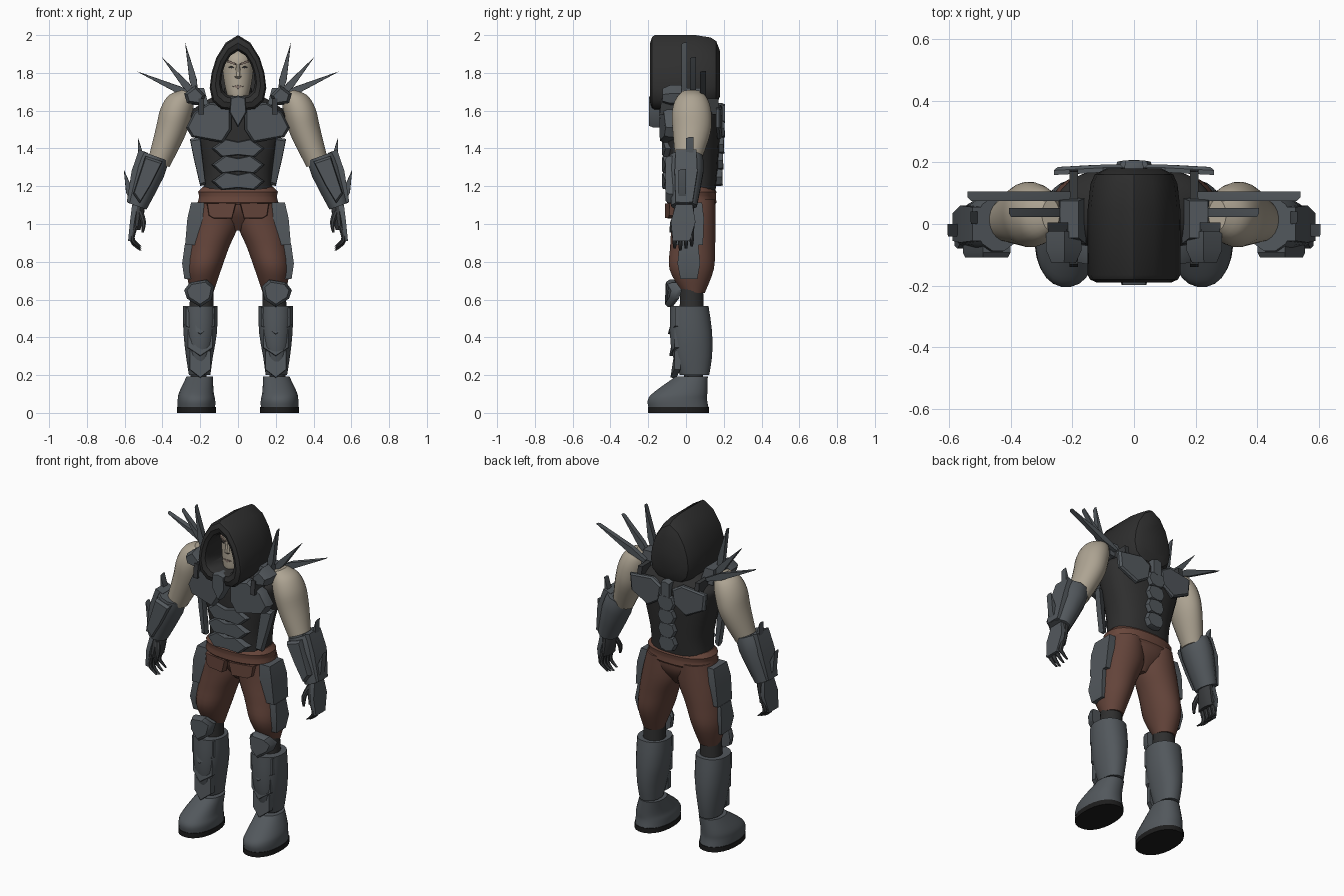
import bpy, bmesh, math
from mathutils import Vector

cube = bpy.data.objects.get("Cube")
if cube:
    bpy.data.objects.remove(cube)


def material(name, red, green, blue):
    mat = bpy.data.materials.new(name)
    mat.use_nodes = True
    mat.diffuse_color = (red, green, blue, 1)
    node = next(n for n in mat.node_tree.nodes if n.type == "BSDF_PRINCIPLED")
    node.inputs["Base Color"].default_value = (red, green, blue, 1)
    node.inputs["Roughness"].default_value = .8
    return mat


armor = material("armor grey", .085, .097, .108)
cloth = material("black cloth", .028, .028, .028)
brown = material("brown trousers", .125, .057, .042)
belt_brown = material("belt brown", .14, .062, .044)
skin = material("skin", .42, .37, .29)
sole_black = material("sole black", .012, .012, .012)
glove = material("dark glove", .04, .043, .046)
lip = material("lip", .24, .18, .15)


def finish(name, mat, bm, mirror):
    """Turn a bmesh into an object, mirrored across x when asked."""
    bmesh.ops.recalc_face_normals(bm, faces=bm.faces)
    mesh = bpy.data.meshes.new(name)
    bm.to_mesh(mesh)
    bm.free()
    mesh.materials.append(mat)
    part = bpy.data.objects.new(name, mesh)
    bpy.context.collection.objects.link(part)
    if mirror:
        part.modifiers.new("mirror", "MIRROR").use_mirror_merge = False
    bpy.ops.object.select_all(action="DESELECT")
    part.select_set(True)
    bpy.context.view_layer.objects.active = part
    bpy.ops.object.shade_smooth_by_angle(angle=math.radians(35))


def skin_rings(bm, rings):
    """Join equal point rings with quads and close both ends."""
    loops = [[bm.verts.new(point) for point in ring] for ring in rings]
    for lower, upper in zip(loops, loops[1:]):
        for i in range(len(lower)):
            j = (i + 1) % len(lower)
            bm.faces.new((lower[i], lower[j], upper[j], upper[i]))
    bm.faces.new(loops[0])
    bm.faces.new(loops[-1])


def spline(rows, steps):
    """Smooth curve through the rows, whatever their length."""
    rows = [Vector(row) for row in rows]
    out = []
    for i, (start, end) in enumerate(zip(rows, rows[1:])):
        before, after = rows[max(i - 1, 0)], rows[min(i + 2, len(rows) - 1)]
        leave, arrive = (end - before) / 2, (after - start) / 2
        for k in range(steps):
            t = k / steps
            ease = t * t * (3 - t - t)
            out.append(start.lerp(end, ease) + leave * (t * (1 - t) ** 2)
                       - arrive * (t * t * (1 - t)))
    return out + [rows[-1]]


def loft(name, mat, rows, sides=24, power=1, tilt=0, steps=4, mirror=True):
    """Stack of rings (x, y, z, half width, half depth); tilt leans the rings outward."""
    lean = math.radians(tilt)
    rings = []
    for x, y, z, width, depth in spline(rows, steps):
        ring = []
        for i in range(sides):
            angle = math.tau * (i + .5) / sides
            u, v = [math.copysign(abs(f) ** power, f) for f in (math.cos(angle), math.sin(angle))]
            ring.append((x + u * width * math.cos(lean), y + v * depth,
                         z + u * width * math.sin(lean)))
        rings.append(ring)
    bm = bmesh.new()
    skin_rings(bm, rings)
    finish(name, mat, bm, mirror)


def block(name, mat, rows, tilt=0):
    loft(name, mat, rows, sides=4, power=0, tilt=tilt, steps=1)


def plate(name, mat, outline, depth, thick=.04, bend=0, middle=0, side=-1, inset=.9, mirror=True):
    """Bevelled plate from an x-z outline, facing the front (side -1) or back (1)."""
    centre = sum((Vector(point) for point in outline), Vector((0, 0))) / len(outline)

    def ring(scale, sink):
        points = [centre.lerp(Vector(point), scale) for point in outline]
        return [(x, side * (depth - bend * (x - middle) ** 2 - sink), z) for x, z in points]
    bm = bmesh.new()
    skin_rings(bm, [ring(1, thick), ring(1, thick * .4), ring(inset, 0)])
    finish(name, mat, bm, mirror)


def centred(half, lift=0):
    """Full outline from a right half whose ends lie on the centre line."""
    return [(x, z + lift) for x, z in half] + [(-x, z + lift) for x, z in half[-2:0:-1]]


def blade(name, base, tip, y, width=.02, thick=.03):
    """Flat spike, widest a third of the way along."""
    base, tip = Vector(base), Vector(tip)
    side = (tip - base).orthogonal().normalized() * width
    wide = base.lerp(tip, .3)
    outline = [base + side / 2, wide + side, tip, wide - side, base - side / 2]
    plate(name, armor, outline, thick / 2 - y, thick, inset=.95)


# Hood: pointed arch swept from the inner cavity, round the rim, to the back
arch = centred([(0, 2), (.065, 1.96), (.115, 1.88), (.14, 1.8), (.15, 1.72),
                (.135, 1.65), (.09, 1.61), (0, 1.6)])
sections = [(.02, .6), (-.16, .6), (-.18, .66), (-.19, .8), (-.18, .95), (-.165, 1),
            (.05, 1), (.13, .94), (.16, .85), (.18, .6)]
bm = bmesh.new()
skin_rings(bm, [[(x * s, y, 1.79 + (z - 1.79) * s) for x, z in arch] for y, s in sections])
finish("hood", cloth, bm, False)

# Head and face
loft("head", skin, [(0, -.05, 1.67, .04, .05), (0, -.04, 1.69, .06, .065),
                    (0, -.02, 1.8, .08, .085), (0, -.02, 1.88, .074, .08),
                    (0, 0, 1.93, .04, .05)], mirror=False)
loft("nose", skin, [(0, -.095, 1.85, .012, .012), (0, -.098, 1.78, .02, .022),
                    (0, -.095, 1.77, .014, .012)], sides=8, steps=1, mirror=False)
plate("brow", lip, [(.01, 1.84), (.055, 1.855), (.058, 1.87), (.01, 1.85)], .115, .02, 6)
plate("eye", cloth, [(.02, 1.828), (.035, 1.837), (.05, 1.83), (.035, 1.823)], .108, .009, 6)
plate("mouth", lip, centred([(0, 1.735), (.03, 1.73), (0, 1.715)]), .108, .009, 6, mirror=False)
loft("neck", cloth, [(0, .02, 1.6, .1, .1), (0, .02, 1.72, .07, .07)], mirror=False)

# Torso
loft("torso", cloth, [(0, .03, 1.16, .185, .125), (0, .035, 1.3, .187, .135),
                      (0, .04, 1.53, .245, .143), (0, .045, 1.61, .235, .13),
                      (0, .03, 1.7, .08, .07)], power=.8, mirror=False)

# Chest, belly and flank armor
plate("chest_plate", armor, [(.035, 1.63), (.15, 1.645), (.235, 1.59), (.275, 1.51),
                             (.245, 1.46), (.08, 1.43), (.035, 1.5)], .142, .06, .5)
belly = [(0, .035), (.07, .05), (.14, 0), (.09, -.045), (0, -.035)]
for row in range(3):
    plate(f"belly_plate_{row}", armor, centred(belly, 1.4 - row * .087), .128, .05, 1.2,
          mirror=False)
plate("flank_plate", armor, [(.2, 1.46), (.255, 1.45), (.235, 1.35), (.2, 1.2), (.17, 1.21)],
      .115, bend=1.2)
plate("collar_plate", armor, centred([(0, 1.68), (.04, 1.67), (.045, 1.59), (0, 1.51)]),
      .197, .06, mirror=False)

# Back armor
plate("shoulder_blade_plate", armor, [(.035, 1.59), (.1, 1.63), (.26, 1.61), (.25, 1.51),
                                      (.13, 1.45), (.05, 1.5)], .194, .025, .15, side=1)
spine = [(0, .045), (.045, .04), (.06, 0), (.04, -.04), (0, -.05)]
for row in range(4):
    plate(f"spine_plate_{row}", armor, centred(spine, 1.25 + row * .085), .196 + row * .004,
          bend=2, side=1, mirror=False)
plate("upper_spine_plate", armor, centred([(0, 1.64), (.03, 1.63), (.03, 1.54), (0, 1.53)]),
      .206, side=1, mirror=False)
block("shoulder_strap", glove, [(.195, .02, 1.58, .014, .16), (.195, .02, 1.665, .014, .15)])

# Shoulder guards and spikes
plate("front_shoulder_guard", armor, [(.17, 1.68), (.225, 1.735), (.285, 1.69), (.27, 1.64),
                                      (.2, 1.63)], .125, .1, inset=.7)
block("rear_shoulder_guard", armor, [(.2, .01, 1.63, .045, .075), (.21, .015, 1.72, .03, .06)])
blade("inner_shoulder_spike", (.22, 1.68), (.28, 1.96), -.01)
blade("middle_shoulder_spike", (.22, 1.67), (.405, 1.885), .037)
blade("outer_shoulder_spike", (.21, 1.665), (.54, 1.81), .09)

# Arms and gauntlets
loft("upper_arm", skin, [(.27, .03, 1.7, .03, .05), (.3, .03, 1.66, .07, .085),
                         (.33, .03, 1.585, .085, .105), (.36, .03, 1.48, .08, .1),
                         (.42, .01, 1.32, .06, .065)], tilt=18)
loft("gauntlet", armor, [(.44, 0, 1.36, .078, .09), (.468, 0, 1.28, .084, .096),
                         (.535, -.01, 1.095, .056, .07)], sides=12, tilt=20, steps=2)
block("gauntlet_outer_guard", armor, [(.5, 0, 1.385, .026, .055), (.533, 0, 1.27, .032, .06),
                                      (.568, -.01, 1.11, .022, .045)], tilt=20)
plate("gauntlet_front_guard", armor, [(.4, 1.33), (.49, 1.36), (.555, 1.16), (.52, 1.11),
                                      (.46, 1.21)], .108)
blade("upper_wrist_spike", (.5, 1.27), (.53, 1.46), .02, thick=.04)
blade("lower_wrist_spike", (.56, 1.12), (.605, 1.29), -.02, thick=.04)

# Hands with fingers curling toward the body
loft("palm", glove, [(.525, 0, 1.12, .035, .045), (.53, -.01, 1.05, .033, .055),
                     (.54, -.015, .97, .024, .06)], sides=12, tilt=5)
for finger in range(4):
    y = -.06 + finger * .03
    drop = .01 * abs(finger - 1)
    loft(f"finger_{finger}", glove, [(.543, y, .99, .015, .015), (.56, y, .93, .014, .014),
                                     (.55, y, .89 + drop, .012, .012),
                                     (.515, y, .86 + drop, .007, .007)], sides=8, steps=2)
loft("thumb", glove, [(.52, -.04, 1.07, .018, .018), (.5, -.07, 1.01, .015, .015),
                      (.505, -.08, .955, .007, .007)], sides=8, steps=2)
block("hand_guard", armor, [(.547, -.01, 1.1, .014, .045), (.56, -.015, 1.01, .012, .065),
                            (.574, -.025, .91, .008, .045)], tilt=8)

# Trousers and belt
loft("trouser_leg", brown, [(.105, .04, 1.13, .105, .115), (.12, .04, 1, .124, .118),
                            (.155, .035, .88, .11, .12), (.182, .03, .76, .094, .118),
                            (.19, .04, .635, .06, .06)])
loft("trouser_seat", brown, [(0, .035, 1.14, .2, .12), (0, .04, 1.06, .17, .11),
                             (0, .04, .965, .03, .05)], power=.9, mirror=False)
belt_rows = [(1.1, .2), (1.115, .214), (1.14, .208), (1.15, .208), (1.17, .213), (1.195, .19)]
loft("belt", belt_brown, [(0, .03, z, width, width * .62) for z, width in belt_rows],
     power=.85, steps=1, mirror=False)
plate("belt_flap", brown, [(.01, 1.11), (.165, 1.11), (.155, 1.045), (.13, 1.03), (.03, 1.03)],
      .112, bend=1, inset=.95)

# Thigh armor
block("upper_thigh_guard", armor, [(.208, .02, 1.115, .04, .065), (.226, .02, 1.03, .042, .075),
                                   (.246, .02, .89, .034, .07)])
block("lower_thigh_guard", armor, [(.252, .015, .89, .03, .05), (.262, .015, .79, .034, .06),
                                   (.262, .015, .71, .022, .045)])

# Knees and shins
loft("knee_undersuit", cloth, [(.19, .03, .69, .06, .06), (.195, .03, .5, .066, .066)])
plate("knee_guard", armor, [(.125, .67), (.165, .705), (.255, .69), (.285, .65), (.27, .605),
                            (.2, .56), (.14, .6)], .112, bend=7, middle=.2, inset=.8)
loft("shin_guard", armor, [(.2, .018, .565, .092, .102), (.2, .026, .43, .09, .113),
                           (.204, .034, .3, .072, .105), (.203, .045, .2, .057, .078)],
     power=.9, steps=2)
for row in range(3):
    half, top = .078 - row * .01, .56 - row * .115
    left, right, low = .2 - half, .2 + half, top - .1
    plate(f"shin_chevron_{row}", armor, [(left, top), (right, top), (right, low),
                                         (.2, top - .145), (left, low)],
          .096 - row * .007, .03, 7, .2, inset=.95)

# Boots
loft("ankle", cloth, [(.207, .04, .25, .042, .05), (.21, .04, .15, .042, .05)])
loft("boot", armor, [(.22, -.04, .028, .1, .16), (.22, -.045, .07, .1, .158),
                     (.22, -.028, .11, .092, .142), (.203, .03, .192, .07, .086)], power=.9)
loft("boot_sole", sole_black, [(.22, -.04, 0, .103, .163), (.22, -.04, .03, .103, .163)],
     power=.9, steps=1)
